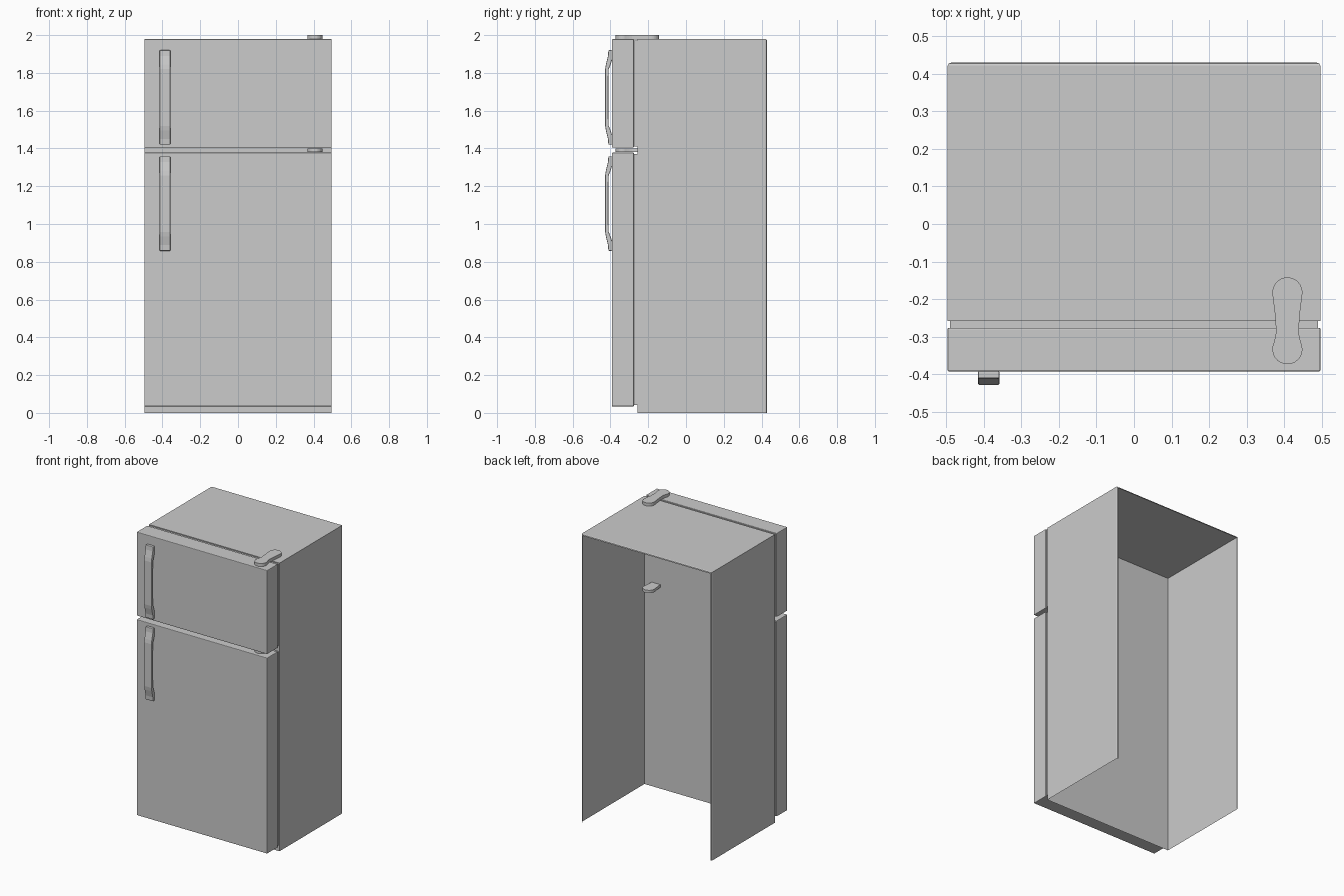
import bpy, bmesh, math

if "Cube" in bpy.data.objects:
    bpy.data.objects.remove(bpy.data.objects["Cube"])

W = 0.496                      # half width
FRONT, SEAL, CAB, BACK = -0.392, -0.276, -0.258, 0.429
TOP = 1.979


def make(name, verts, faces, bevel=0, segments=2, fix=True):
    me = bpy.data.meshes.new(name)
    me.from_pydata(verts, [], faces)
    if fix:
        bm = bmesh.new()
        bm.from_mesh(me)
        bmesh.ops.recalc_face_normals(bm, faces=bm.faces)
        bm.to_mesh(me)
        bm.free()
    ob = bpy.data.objects.new(name, me)
    bpy.context.collection.objects.link(ob)
    if bevel:
        m = ob.modifiers.new("soft_edges", 'BEVEL')
        m.width, m.segments = bevel, segments
        m.limit_method, m.angle_limit = 'ANGLE', math.radians(40)
    return ob


def prism(name, outline, a, b, place, **kw):
    """Extrude a 2D outline from a to b; place(u, v, w) gives the 3D point."""
    n = len(outline)
    verts = [place(u, v, w) for w in (a, b) for u, v in outline]
    faces = [list(range(n)), list(range(n, 2 * n))]
    faces += [[i, (i + 1) % n, n + (i + 1) % n, n + i] for i in range(n)]
    return make(name, verts, faces, **kw)


def box(name, x, y0, y1, z0, z1, **kw):
    rect = [(-x, y0), (x, y0), (x, y1), (-x, y1)]
    return prism(name, rect, z0, z1, lambda u, v, w: (u, v, w), **kw)


# Cabinet shell: open at the back and bottom, with a small rounded rear lip
rings = [(CAB, 0), (BACK - 0.008, 0), (BACK - 0.002, 0.003), (BACK, 0.010)]
verts, faces = [], []
for y, inset in rings:
    w, t = W - inset, TOP - inset
    verts += [(-w, y, 0), (-w, y, t), (w, y, t), (w, y, 0)]
for r in range(len(rings) - 1):
    for i in range(3):
        a = r * 4 + i
        faces.append((a, a + 1, a + 5, a + 4))
faces.append((3, 2, 1, 0))
shell = make("cabinet_shell", verts, [f[::-1] for f in faces], fix=False)

# Doors with recessed seals behind them
for name, z0, z1 in (("freezer", 1.404, TOP), ("fridge", 0.034, 1.378)):
    box(name + "_door", W, FRONT, SEAL, z0, z1, bevel=0.004)
    box(name + "_seal", W - 0.006, SEAL, CAB, z0 + 0.007, z1 - 0.007)

# Hinge covers: two round ends joined by a narrow waist
HX, R = 0.408, 0.040
outline = []
for i in range(17):
    a = math.radians(-5 + 190 * i / 16)
    outline.append((HX + R * math.cos(a), -0.182 + R * math.sin(a)))
outline += [(HX - 0.033, -0.24), (HX - 0.030, -0.285), (HX - 0.032, -0.30)]
for i in range(17):
    a = math.radians(155 + 230 * i / 16)
    outline.append((HX + R * math.cos(a), -0.333 + R * math.sin(a)))
outline += [(HX + 0.032, -0.30), (HX + 0.030, -0.285), (HX + 0.033, -0.24)]
for name, z0, z1 in (("top_hinge", TOP - 0.001, 2.0), ("middle_hinge", 1.381, 1.401)):
    prism(name, outline, z0, z1, lambda u, v, w: (u, v, w))

# Handles: bowed bars with tapered feet, mirrored about their mid height
half = [(-0.426, 0.15), (-0.428, 0.10), (-0.424, 0.075), (-0.413, 0.03), (-0.411, 0.0),
        (-0.391, 0.0), (-0.391, 0.05), (-0.398, 0.072), (-0.409, 0.10), (-0.411, 0.15)]
half[0] = (-0.428, 0.15)
profile = half + [(y, 0.5 - z) for y, z in reversed(half)]
for name, base in (("freezer_handle", 1.42), ("fridge_handle", 0.858)):
    prism(name, profile, -0.415, -0.358,
          lambda u, v, w, b=base: (w, u, b + v), bevel=0.004)
